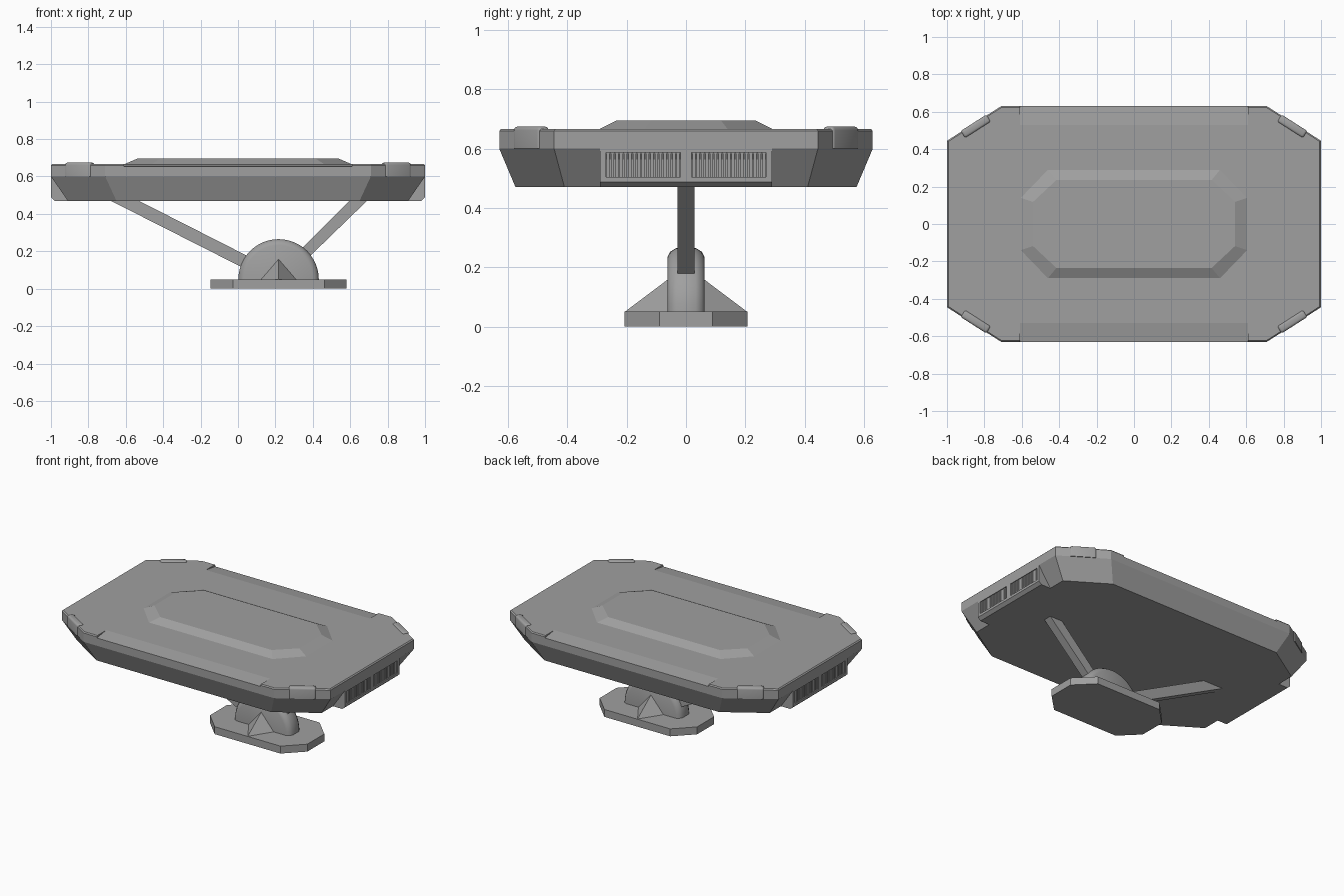
import bpy, bmesh, math
from mathutils import Matrix, Vector

cube = bpy.data.objects.get("Cube")
if cube:
    bpy.data.objects.remove(cube)

grey = bpy.data.materials.new("plain_grey")
grey.use_nodes = True
GREY = (0.35, 0.35, 0.35, 1)
grey.diffuse_color = GREY
grey.node_tree.nodes["Principled BSDF"].inputs["Base Color"].default_value = GREY


def finish(name, bm, smooth=False):
    bmesh.ops.recalc_face_normals(bm, faces=bm.faces[:])
    mesh = bpy.data.meshes.new(name)
    bm.to_mesh(mesh)
    bm.free()
    mesh.materials.append(grey)
    ob = bpy.data.objects.new(name, mesh)
    bpy.context.collection.objects.link(ob)
    if smooth:
        bpy.ops.object.select_all(action="DESELECT")
        ob.select_set(True)
        bpy.context.view_layer.objects.active = ob
        bpy.ops.object.shade_smooth_by_angle(angle=math.radians(35))
    return ob


def loft(bm, rings):
    """Skin matching closed rings and cap both ends."""
    loops = [[bm.verts.new(p) for p in ring] for ring in rings]
    n = len(loops[0])
    for a, b in zip(loops, loops[1:]):
        for i in range(n):
            j = (i + 1) % n
            bm.faces.new((a[i], a[j], b[j], b[i]))
    bm.faces.new(loops[0][::-1])
    bm.faces.new(loops[-1])


def octagon(x, y, cx, cy, z, ox=0):
    """Long octagon: half sizes x, y with corners starting at cx, cy."""
    pts = [(x, -cy), (x, cy), (cx, y), (-cx, y), (-x, cy), (-x, -cy), (-cx, -y), (cx, -y)]
    return [(px + ox, py, z) for px, py in pts]


def prism_y(bm, profile, y0, y1):
    """Extrude an x-z profile along y."""
    loft(bm, [[(x, y, z) for x, z in profile] for y in (y0, y1)])


def box(bm, x, y, z):
    prism_y(bm, [(x[0], z[0]), (x[1], z[0]), (x[1], z[1]), (x[0], z[1])], *y)


# Main hull, tapered below and lightly chamfered on top
bm = bmesh.new()
loft(bm, [octagon(0.91, 0.575, 0.65, 0.41, 0.47),
          octagon(1, 0.63, 0.71, 0.445, 0.60),
          octagon(1, 0.63, 0.71, 0.445, 0.66),
          octagon(0.993, 0.624, 0.707, 0.441, 0.667)])
hull = finish("hull", bm)

# Sloping cuts along both long edges
bm = bmesh.new()
for s in (1, -1):
    profile = [(0.53, 0.667), (0.68, 0.645), (0.68, 0.72), (0.53, 0.72)]
    loft(bm, [[(x, s * y, z) for y, z in profile] for x in (-0.61, 0.61)])
cutter = finish("edge_cutter", bm)
cutter.hide_render = True
mod = hull.modifiers.new("edge_cut", "BOOLEAN")
mod.operation = "DIFFERENCE"
mod.solver = "EXACT"
mod.object = cutter
bpy.context.view_layer.objects.active = hull
hull.select_set(True)
bpy.ops.object.modifier_apply(modifier=mod.name)
bpy.data.objects.remove(cutter)

# Raised panel on the top
bm = bmesh.new()
loft(bm, [octagon(0.605, 0.29, 0.46, 0.14, 0.66),
          octagon(0.605, 0.29, 0.46, 0.14, 0.667),
          octagon(0.54, 0.235, 0.415, 0.118, 0.695)])
finish("top_panel", bm)

# Rounded pads on the four corners
for sx, side in ((1, "left"), (-1, "right")):
    for sy, end in ((1, "back"), (-1, "front")):
        bm = bmesh.new()
        bmesh.ops.create_cube(bm, size=1, matrix=Matrix.Diagonal((0.165, 0.045, 0.075, 1)))
        edges = [e for e in bm.edges if sum(v.co.z for v in e.verts) > 0 or
                 abs(e.verts[0].co.z - e.verts[1].co.z) > 0.01]
        bmesh.ops.bevel(bm, geom=edges, offset=0.013, segments=3, profile=0.5, affect="EDGES")
        turn = math.atan2(-0.185 * sx * sy, 0.29)
        centre = Vector((sx * 0.846, sy * 0.522, 0.6375))
        bm.transform(Matrix.Translation(centre) @ Matrix.Rotation(turn, 4, "Z"))
        finish(f"corner_pad_{end}_{side}", bm, smooth=True)

# End vents: backing block, frame and upright slats
for s, side in ((1, "left"), (-1, "right")):
    bm = bmesh.new()
    box(bm, (s * 0.8, s * 0.975), (-0.29, 0.29), (0.47, 0.60))
    prism_y(bm, [(s * 0.96, 0.47), (s * 0.98, 0.47), (s, 0.488), (s, 0.505), (s * 0.96, 0.505)],
            -0.29, 0.29)
    box(bm, (s * 0.96, s), (-0.29, 0.29), (0.587, 0.602))
    for y0, y1 in ((-0.29, -0.27), (-0.019, 0.019), (0.27, 0.29)):
        box(bm, (s * 0.96, s), (y0, y1), (0.505, 0.587))
    finish(f"vent_frame_{side}", bm)

    bm = bmesh.new()
    count = 17
    pitch = 0.251 / count
    for t in (1, -1):
        for i in range(count):
            y = t * (0.019 + (i + 0.5) * pitch)
            box(bm, (s * 0.97, s * 0.994), (y - 0.0052, y + 0.0052), (0.503, 0.589))
    finish(f"vent_slats_{side}", bm)

# Foot plate
FOOT_X = 0.217
bm = bmesh.new()
loft(bm, [octagon(0.363, 0.208, 0.245, 0.09, z, FOOT_X) for z in (0, 0.05)])
finish("foot_plate", bm)

# Half-round pivot housing with rounded rims
bm = bmesh.new()
rings = []
for y, r in ((-0.063, 0.183), (-0.054, 0.202), (-0.033, 0.215),
             (0.033, 0.215), (0.054, 0.202), (0.063, 0.183)):
    arc = [math.pi * i / 24 for i in range(25)]
    rings.append([(FOOT_X + r * math.cos(a), y, 0.05 + r * math.sin(a)) for a in arc])
loft(bm, rings)
finish("pivot_housing", bm, smooth=True)

# Gussets bracing the housing, front and back
for s, end in ((1, "back"), (-1, "front")):
    bm = bmesh.new()
    a, b, tip, top, = [bm.verts.new(p) for p in (
        (FOOT_X - 0.095, s * 0.06, 0.05), (FOOT_X + 0.095, s * 0.06, 0.05),
        (FOOT_X, s * 0.206, 0.05), (FOOT_X, s * 0.06, 0.16))]
    for tri in ((a, b, tip), (a, b, top), (a, tip, top), (b, tip, top)):
        bm.faces.new(tri)
    finish(f"gusset_{end}", bm)

# Slanted support arms
ARMS = {"right": [(-0.69, 0.475), (-0.54, 0.475), (0.1, 0.15), (0.06, 0.095)],
        "left": [(0.60, 0.475), (0.695, 0.475), (0.36, 0.15), (0.29, 0.165)]}
for side, profile in ARMS.items():
    bm = bmesh.new()
    prism_y(bm, profile, -0.028, 0.028)
    finish(f"support_arm_{side}", bm)
